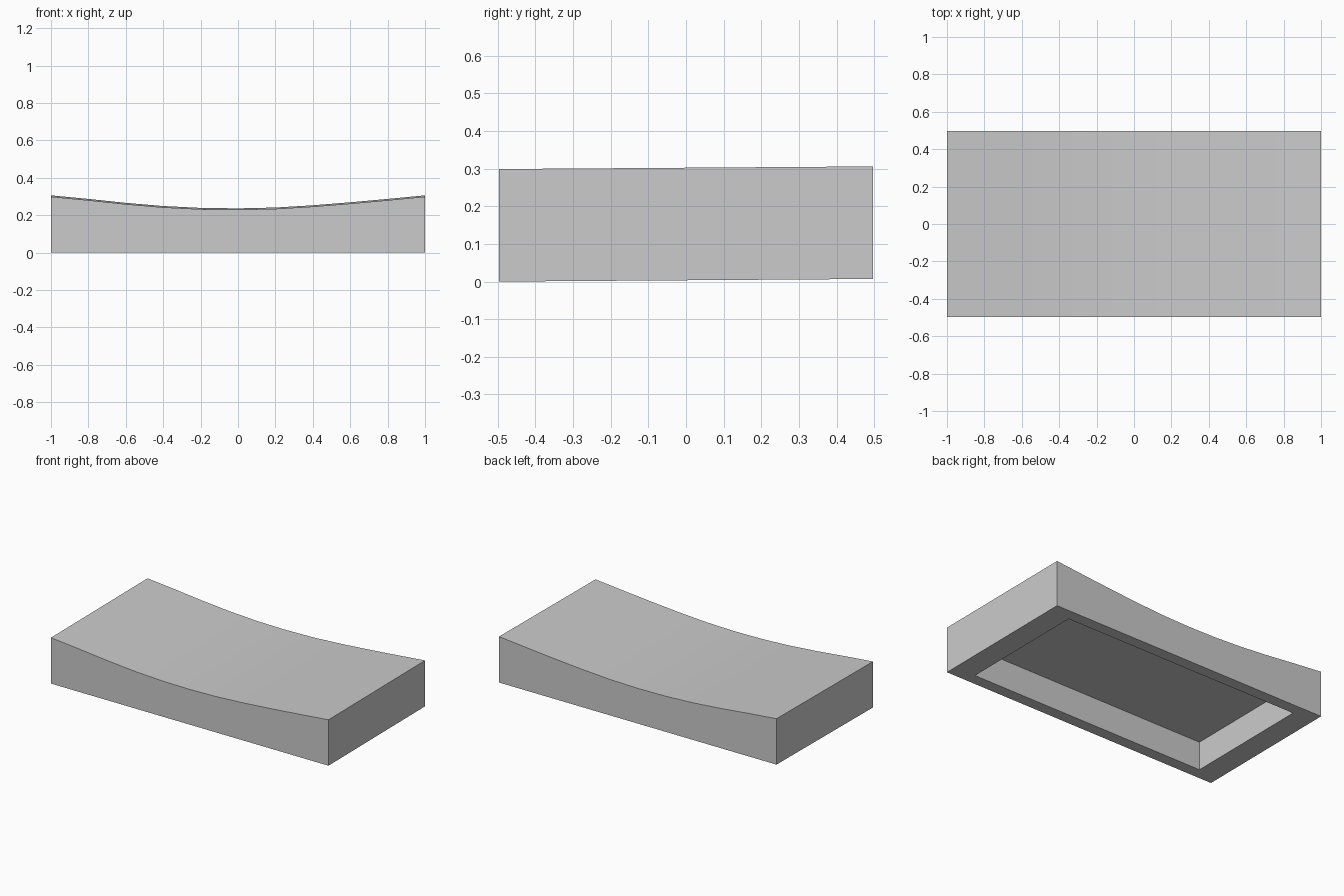
import bpy, bmesh
from mathutils import Vector

if "Cube" in bpy.data.objects:
    bpy.data.objects.remove(bpy.data.objects["Cube"])

HALF_DEPTH = 0.497
TILT = 0.007          # rise from front to back
RIM_SCALE = 0.85
RECESS = 0.184

# Dished top profile (x, z), from left to right
top = [(-1, .299), (-.8, .280), (-.6, .259), (-.4, .242), (-.2, .232),
       (0, .2295), (.2, .234), (.4, .246), (.6, .262), (.8, .280), (1, .299)]
profile = [(1, 0), (-1, 0)] + top

bm = bmesh.new()

# Side walls and curved top: extrude the front outline to the back
front_verts = [bm.verts.new((x, -HALF_DEPTH, z)) for x, z in profile]
front = bm.faces.new(front_verts)
res = bmesh.ops.extrude_face_region(bm, geom=[front], use_keep_orig=True)
bmesh.ops.translate(bm, vec=(0, 2 * HALF_DEPTH, 0),
                    verts=[g for g in res["geom"] if isinstance(g, bmesh.types.BMVert)])
bmesh.ops.recalc_face_normals(bm, faces=bm.faces[:])


def extrude(face, scale, offset):
    out = bmesh.ops.extrude_discrete_faces(bm, faces=[face])["faces"][0]
    for v in out.verts:
        v.co = Vector((v.co.x * scale, v.co.y * scale, v.co.z + offset))
    return out


# Underside: flat rim, then a straight-walled recess
bm.normal_update()
bottom = next(f for f in bm.faces if f.normal.z < -0.9)
rim = extrude(bottom, RIM_SCALE, 0)
extrude(rim, 1, RECESS)
bmesh.ops.recalc_face_normals(bm, faces=bm.faces[:])

# Slight lean of the whole block towards the back
for v in bm.verts:
    v.co.z += TILT * (v.co.y + HALF_DEPTH) / (2 * HALF_DEPTH)

mesh = bpy.data.meshes.new("dished_block")
bm.to_mesh(mesh)
bm.free()
block = bpy.data.objects.new("dished_block", mesh)
bpy.context.collection.objects.link(block)

# Smooth the curved top, keep the corners sharp
bpy.context.view_layer.objects.active = block
block.select_set(True)
bpy.ops.object.shade_smooth_by_angle(angle=0.5)
